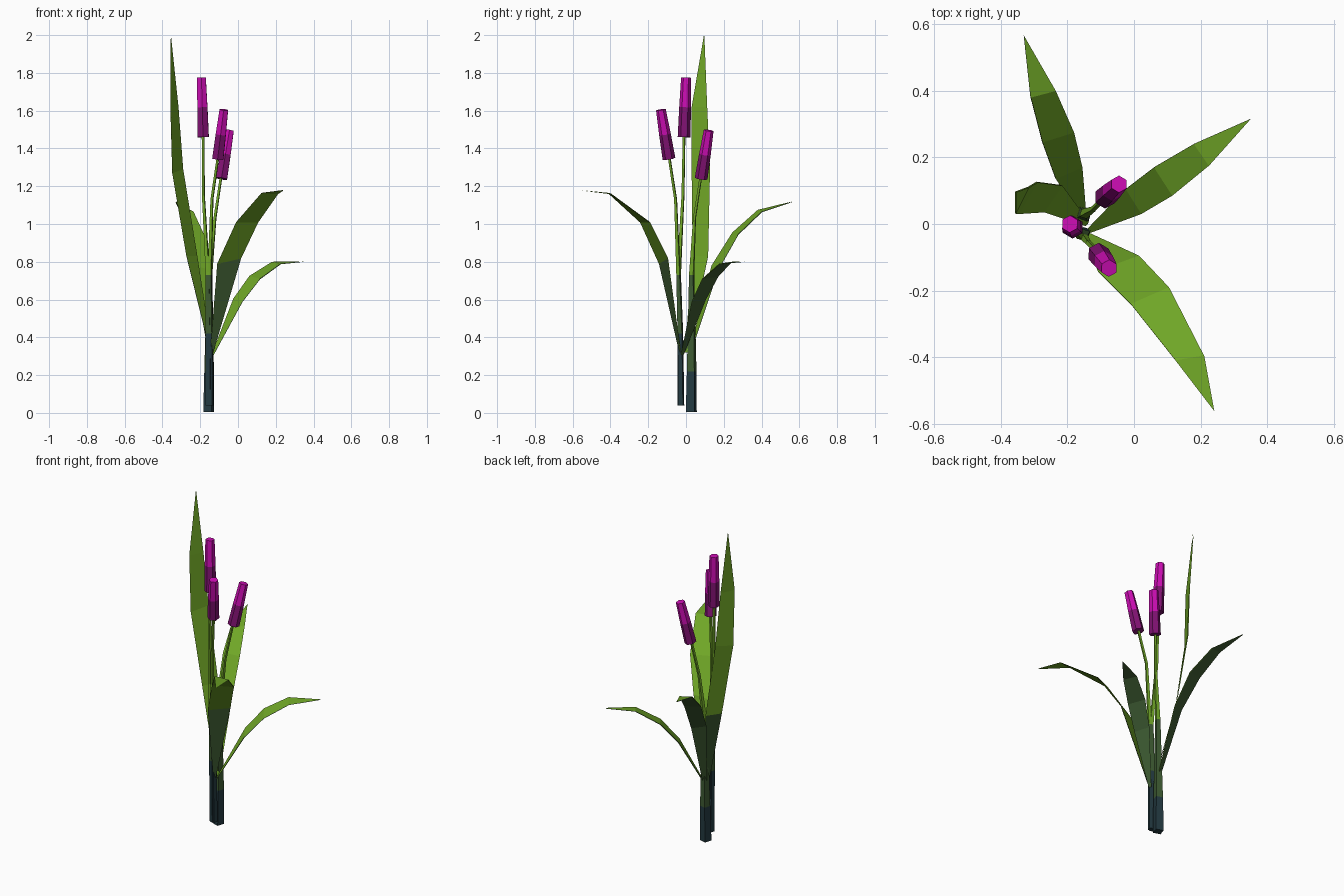
import bpy, bmesh, math
from mathutils import Vector

if "Cube" in bpy.data.objects:
    bpy.data.objects.remove(bpy.data.objects["Cube"])


def material(name, rgb):
    m = bpy.data.materials.new(name)
    m.diffuse_color = (*rgb, 1)
    m.use_nodes = True
    m.node_tree.nodes["Principled BSDF"].inputs["Base Color"].default_value = m.diffuse_color
    return m


BRIGHT = material("bright green", (0.16, 0.38, 0.02))
DARK = material("dark green", (0.048, 0.105, 0.032))
TEAL = material("dark teal", (0.017, 0.042, 0.053))
PINK = material("magenta", (0.60, 0.004, 0.45))
PLUM = material("dark magenta", (0.22, 0.006, 0.17))


def finish(bm, name, mats):
    me = bpy.data.meshes.new(name)
    bm.to_mesh(me)
    bm.free()
    for m in mats:
        me.materials.append(m)
    ob = bpy.data.objects.new(name, me)
    bpy.context.collection.objects.link(ob)
    return ob


def tube(name, path, radii, sides, mats, bands):
    """Capped tube along path; bands gives the material of each segment."""
    pts = [Vector(p) for p in path]
    bm = bmesh.new()
    rings = []
    for i, p in enumerate(pts):
        d = (pts[min(i + 1, len(pts) - 1)] - pts[max(i - 1, 0)]).normalized()
        u = Vector((0, 1, 0)).cross(d).normalized()
        v = d.cross(u)
        rings.append([bm.verts.new(p + radii[i] * (u * math.cos(a) + v * math.sin(a)))
                      for a in (2 * math.pi * k / sides + 0.5 for k in range(sides))])
    for i in range(len(rings) - 1):
        for k in range(sides):
            j = (k + 1) % sides
            f = bm.faces.new((rings[i][k], rings[i][j], rings[i + 1][j], rings[i + 1][k]))
            f.material_index = bands[i]
    bm.faces.new(rings[0][::-1]).material_index = bands[0]
    bm.faces.new(rings[-1]).material_index = bands[-1]
    bm.normal_update()
    return finish(bm, name, mats)


def leaf(name, base, pairs, tip, dark_below):
    """Thin folded blade: bright inner face, outer face dark up to a height."""
    base, tip = Vector(base), Vector(tip)
    rows = [(Vector(a), Vector(b)) for a, b in pairs]
    side = (rows[0][1] - rows[0][0]).normalized() * 0.008
    rows.insert(0, (base - side, base + side))
    bm = bmesh.new()
    for outer in (False, True):
        # offset the outer layer away from the plant centre
        grow = (tip - base).normalized()
        n = (rows[1][1] - rows[1][0]).cross(grow).normalized()
        if n.z < 0:
            n = -n
        off = n * (-0.004 if outer else 0)
        vs = [[bm.verts.new(p + off) for p in r] for r in rows]
        faces = [bm.faces.new((a[0], a[1], b[1], b[0])) for a, b in zip(vs, vs[1:])]
        faces.append(bm.faces.new((vs[-1][0], vs[-1][1], bm.verts.new(tip + off))))
        for f in faces:
            f.normal_update()
            if (f.normal.dot(n) < 0) != outer:
                f.normal_flip()
            if outer and f.calc_center_median().z < dark_below:
                f.material_index = 1
    return finish(bm, name, [BRIGHT, DARK])


# Stems: thick teal foot, dark green middle, bright upper part
STEM = [TEAL, DARK, BRIGHT]
tube("stem_tall", [(-.155, -.028, .04), (-.157, -.03, .42), (-.16, -.038, .73),
                   (-.183, -.016, 1.15), (-.185, -.01, 1.48)],
     [.018, .017, .013, .009, .008], 4, STEM, [0, 1, 2, 2])
tube("stem_front", [(-.145, -.025, .04), (-.147, -.03, .42), (-.15, -.04, .73),
                    (-.138, -.055, 1.13), (-.105, -.09, 1.36)],
     [.018, .017, .013, .009, .008], 4, STEM, [0, 1, 2, 2])
tube("stem_back", [(-.155, .028, .005), (-.153, .03, .22), (-.15, .03, .73),
                   (-.122, .045, 1.03), (-.088, .08, 1.26)],
     [.033, .029, .016, .009, .008], 4, STEM, [0, 1, 2, 2])

# Flower heads: six-sided tapered columns, dark lower half
for name, a, b in (("flower_tall", (-.184, -.01, 1.46), (-.193, 0, 1.775)),
                   ("flower_front", (-.107, -.09, 1.345), (-.075, -.133, 1.605)),
                   ("flower_back", (-.087, .08, 1.24), (-.045, .12, 1.495))):
    mid = (Vector(a) + Vector(b)) * 0.5
    tube(name, [a, mid, b], [.034, .031, .026], 6, [PLUM, PINK], [0, 1])

# Leaves: pairs of edge points up the blade, then the tip
leaf("leaf_tall", (-.14, .0, .32),
     [((-.27, .035, .83), (-.215, .115, .83)),
      ((-.345, .03, 1.27), (-.29, .125, 1.29)),
      ((-.355, .03, 1.62), (-.315, .11, 1.62))],
     (-.355, .095, 2.0), 0.8)
leaf("leaf_front", (-.14, -.03, .32),
     [((-.11, -.14, .79), (.015, -.095, .82)),
      ((-.01, -.24, 1.01), (.105, -.19, 1.01)),
      ((.125, -.41, 1.165), (.21, -.395, 1.16))],
     (.24, -.56, 1.18), 0.8)
leaf("leaf_back", (-.15, .02, .32),
     [((-.235, .135, .78), (-.155, .17, .76)),
      ((-.275, .245, .955), (-.18, .275, .945)),
      ((-.31, .38, 1.075), (-.235, .40, 1.065))],
     (-.33, .565, 1.12), 1.2)
leaf("leaf_low", (-.135, -.02, .31),
     [((-.025, .105, .605), (.022, .03, .59)),
      ((.06, .17, .725), (.115, .085, .71)),
      ((.18, .24, .80), (.225, .175, .79))],
     (.35, .315, .803), 1.0)
